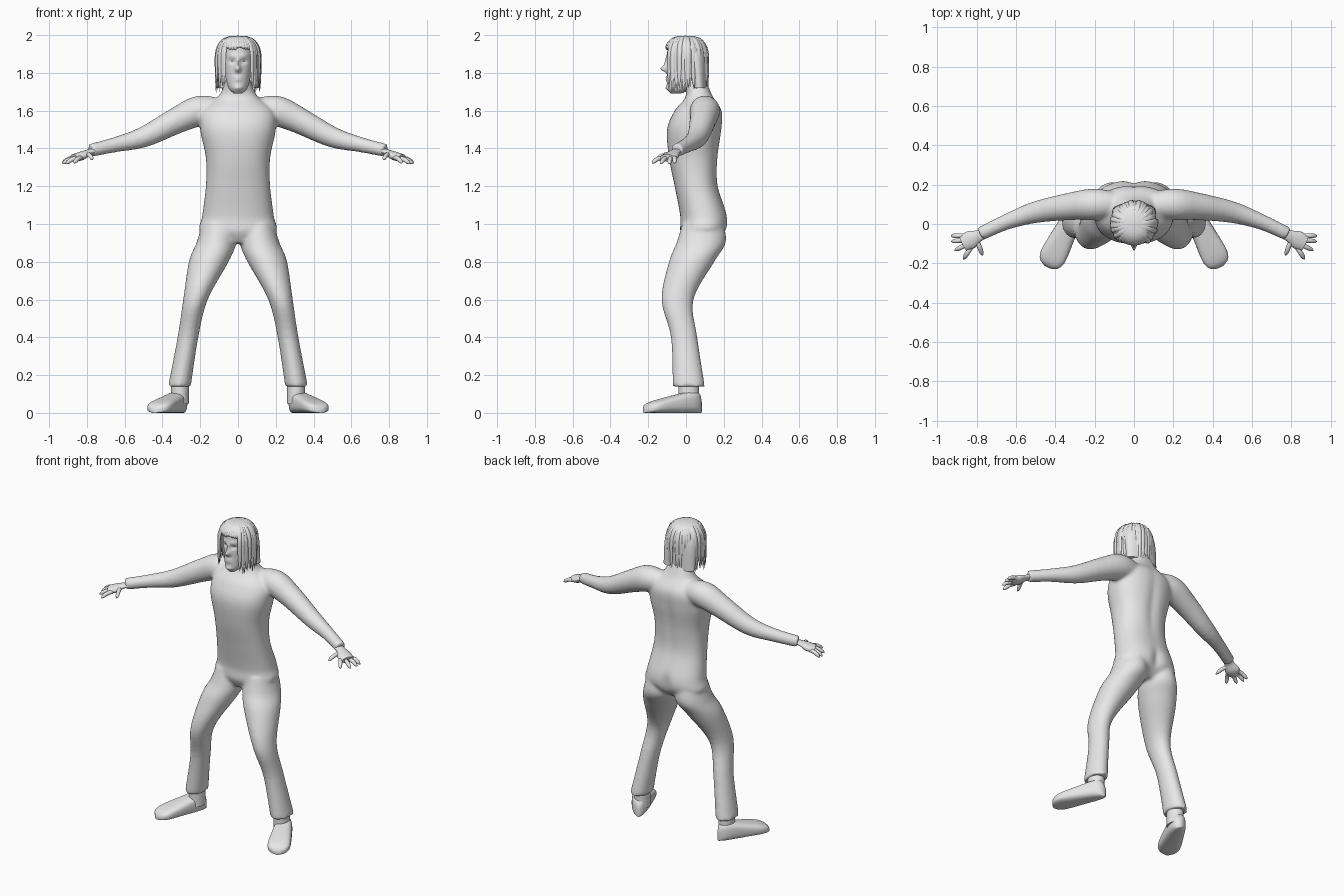
import bpy, bmesh, math, random
from mathutils import Vector

random.seed(4)
if "Cube" in bpy.data.objects:
    bpy.data.objects.remove(bpy.data.objects["Cube"])

shade = (0.8, 0.8, 0.8, 1)
grey = bpy.data.materials.new("plain_grey")
grey.use_nodes = True
grey.diffuse_color = shade
grey.node_tree.nodes["Principled BSDF"].inputs["Base Color"].default_value = shade
UP = Vector((0, 0, 1))


def smooth_rows(rows, steps):
    """Catmull-Rom resampling of a list of number tuples."""
    result = []
    last = len(rows) - 1
    for index in range(last):
        before, start = rows[max(index - 1, 0)], rows[index]
        end, after = rows[index + 1], rows[min(index + 2, last)]
        for step in range(steps):
            t = step / steps
            result.append(tuple(
                q + t / 2 * (r - p + t * (2 * p - 5 * q + 4 * r - s + t * (3 * (q - r) + s - p)))
                for p, q, r, s in zip(before, start, end, after)))
    return result + [rows[last]]


def loft(mesh, rings, sides, power=2):
    """Skin closed superellipse rings given as (centre, half axis u, half axis v)."""
    def bend(value):
        return math.copysign(abs(value) ** (2 / power), value)

    loops = []
    for centre, u, v in rings:
        angles = [math.tau * index / sides for index in range(sides)]
        loops.append([mesh.verts.new(centre + u * bend(math.cos(angle)) + v * bend(math.sin(angle)))
                      for angle in angles])
    for low, high in zip(loops, loops[1:]):
        for index in range(sides):
            mesh.faces.new((low[index - 1], low[index], high[index], high[index - 1]))
    mesh.faces.new(loops[0])
    mesh.faces.new(loops[-1])


def stack(mesh, rows, sides, power=2, steps=6):
    """Horizontal rings from rows of z, x start, x end, y front, y back."""
    rings = []
    for z, x_start, x_end, front, back in smooth_rows(rows, steps):
        rings.append((Vector((x_start + x_end, front + back, 2 * z)) / 2,
                      Vector((x_end - x_start, 0, 0)) / 2,
                      Vector((0, back - front, 0)) / 2))
    loft(mesh, rings, sides, power)


def tube(mesh, rows, sides, reference=UP, flat=1, steps=4):
    """Rings across a path from rows of x, y, z, radius."""
    rows = smooth_rows(rows, steps)
    points = [Vector(row[:3]) for row in rows]
    rings = []
    for index, point in enumerate(points):
        following = points[min(index + 1, len(points) - 1)]
        tangent = (following - points[max(index - 1, 0)]).normalized()
        across = tangent.cross(reference).normalized()
        radius = rows[index][3]
        rings.append((point, across * radius, across.cross(tangent) * radius * flat))
    loft(mesh, rings, sides)


def sculpt(mesh, bumps, front, limit):
    """Push verts along y with soft bumps: x, z, x size, z size, amount."""
    for vert in mesh.verts:
        if (vert.co.y < limit) == front:
            x, y, z = vert.co
            vert.co.y += sum(
                amount * math.exp(-((x - bump_x) / width) ** 2 - ((z - bump_z) / height) ** 2)
                for bump_x, bump_z, width, height, amount in bumps)


def finish(name, mesh, sharp=60):
    bmesh.ops.recalc_face_normals(mesh, faces=mesh.faces[:])
    data = bpy.data.meshes.new(name)
    mesh.to_mesh(data)
    mesh.free()
    data.materials.append(grey)
    data.shade_smooth()
    data.set_sharp_from_angle(angle=math.radians(sharp))
    part = bpy.data.objects.new(name, data)
    bpy.context.scene.collection.objects.link(part)
    return part


def flip(rows, side):
    return [(row[0] * side, *row[1:]) for row in rows]


def even(rows):
    """Rows of z, half width, y front, y back made symmetric about x = 0."""
    return [(z, -half, half, front, back) for z, half, front, back in rows]


# Body: torso, legs and sleeves fused into one smooth suit
body = bmesh.new()
stack(body, even([
    (0.9, 0.07, 0, 0.15), (0.96, 0.2, -0.03, 0.21), (1.04, 0.19, -0.03, 0.22),
    (1.2, 0.17, -0.06, 0.17), (1.35, 0.17, -0.09, 0.17), (1.5, 0.2, -0.1, 0.19),
    (1.6, 0.19, -0.06, 0.19), (1.68, 0.1, 0, 0.14), (1.78, 0.06, -0.03, 0.1)]), 64, 2.3)
sculpt(body, [(0, 1, 0.03, 0.06, -0.02), (0, 1.4, 0.03, 0.2, -0.01)], False, 0.08)

leg = [(1, 0.02, 0.19, -0.02, 0.2), (0.9, 0.01, 0.22, -0.05, 0.21),
       (0.8, 0.05, 0.26, -0.09, 0.15), (0.6, 0.16, 0.29, -0.13, 0.04),
       (0.4, 0.21, 0.32, -0.08, 0.06), (0.14, 0.25, 0.37, -0.07, 0.1)]
arm = [(0.08, 0.1, 1.6, 0.06), (0.2, 0.1, 1.6, 0.08), (0.32, 0.09, 1.55, 0.07),
       (0.5, 0.06, 1.46, 0.055), (0.65, 0.01, 1.42, 0.04), (0.78, -0.05, 1.39, 0.035)]
for side in (1, -1):
    stack(body, [(z, inner * side, outer * side, front, back)
                 for z, inner, outer, front, back in leg], 40)
    tube(body, flip(arm, side), 32)
suit = finish("body_suit", body)
fuse = suit.modifiers.new("fuse", "REMESH")
fuse.mode = "VOXEL"
fuse.voxel_size = 0.01
fuse.use_smooth_shade = True
relax = suit.modifiers.new("relax", "SMOOTH")
relax.factor = 0.5
relax.iterations = 6

# Finger roots and tips fan out across the palm, and the thumb points forward
digits = [(Vector((0.8, -0.08, 1.37)), Vector((0.77, -0.16, 1.34)))]
for finger in range(4):
    root = Vector((0.86, -0.06, 1.35)) - Vector((0.01, 0.02, 0)) * finger
    turn = (finger / 3) ** 2
    length = 0.08 if finger in (1, 2) else 0.07
    reach = Vector((math.cos(turn), -math.sin(turn), -0.4)) * length
    digits.append((root, root + reach))
palm = [(0.75, -0.04, 1.39, 0.03), (0.79, -0.06, 1.38, 0.03),
        (0.83, -0.08, 1.36, 0.046), (0.87, -0.1, 1.35, 0.04)]

for side, label in ((1, "left"), (-1, "right")):
    # Hand
    hand = bmesh.new()
    tube(hand, flip(palm, side), 20, flat=0.5)
    for root, tip in digits:
        rows = []
        for step in range(9):
            t = step / 8
            point = root.lerp(tip, t) + UP * math.sin(math.pi * t) / 120
            rows.append((*point, 0.012 * math.sqrt(1.03 - t ** 6)))
        tube(hand, flip(rows, side), 12, steps=2)
    finish(label + "_hand", hand)

    # Shoe: a rounded sole path turned outward, with an ankle on top
    shoe = bmesh.new()
    heel = Vector((0.29 * side, 0.08, 0))
    along = Vector((0.15 * side, -0.3, 0))
    across = along.cross(UP).normalized()
    rings = []
    for step in range(25):
        t = step / 24
        rounding = math.sqrt(1.05 - abs(2 * t - 1) ** 5)
        height = (0.13 - 0.08 * t) * math.sqrt(rounding)
        rings.append((heel + along * t + UP * height / 2,
                      across * (0.045 + 0.03 * t) * rounding, UP * height / 2))
    loft(shoe, rings, 32, 3)
    stack(shoe, [(z, 0.26 * side, 0.355 * side, -0.04, 0.07) for z in (0.05, 0.17)], 24)
    finish(label + "_shoe", shoe, 45)

# Head with sculpted nose, lips, chin, eye sockets and brows
head = bmesh.new()
stack(head, even([
    (1.69, 0.02, -0.08, -0.03), (1.72, 0.05, -0.1, 0.03), (1.8, 0.07, -0.1, 0.08),
    (1.9, 0.08, -0.1, 0.1), (1.95, 0.07, -0.09, 0.09), (1.99, 0.02, -0.05, 0.05)]), 96, 2, 12)
face = [(0, 1.82, 0.015, 0.015, -0.03), (0, 1.85, 0.01, 0.03, -0.015),
        (0, 1.77, 0.02, 0.01, -0.012), (0, 1.77, 0.02, 0.003, 0.008),
        (0, 1.72, 0.02, 0.01, -0.008)]
for x in (0.03, -0.03):
    face += [(x, 1.86, 0.02, 0.01, 0.012), (x, 1.89, 0.02, 0.01, -0.005)]
sculpt(head, face, True, -0.03)
finish("head", head)

# Hair: an inner cap under long hanging locks and a short fringe
cap = bmesh.new()
stack(cap, even([
    (1.72, 0.11, 0.03, 0.11), (1.88, 0.11, -0.01, 0.11), (1.95, 0.09, -0.09, 0.1),
    (1.98, 0.06, -0.07, 0.08), (1.995, 0.02, -0.02, 0.03)]), 48)
finish("hair_cap", cap)

locks = bmesh.new()


def lock(degrees, arc, drop, puff):
    """One strand from the crown over the skull, then straight down."""
    angle = math.radians(degrees)
    outward = Vector((math.sin(angle), math.cos(angle), 0))
    rows = []
    for step in range(15):
        t = step / 14
        tilt = arc * min(2 * t, 1)
        radius = puff * math.sin(tilt) ** 0.6 * 0.11
        z = 1.88 + 0.11 * math.cos(tilt) - drop * max(2 * t - 1, 0)
        rows.append((outward.x * radius, outward.y * radius, z, 0.013 * (1.05 - t ** 5)))
    tube(locks, rows, 8, outward, 0.5, 1)


for degrees in range(-138, 139, 6):
    lock(degrees + random.uniform(-2, 2), math.pi / 2,
         random.uniform(0.15, 0.19), random.uniform(1, 1.08))
for degrees in range(140, 221, 8):
    lock(degrees, 1, random.uniform(0.005, 0.02), 1.04)
finish("hair_locks", locks)
